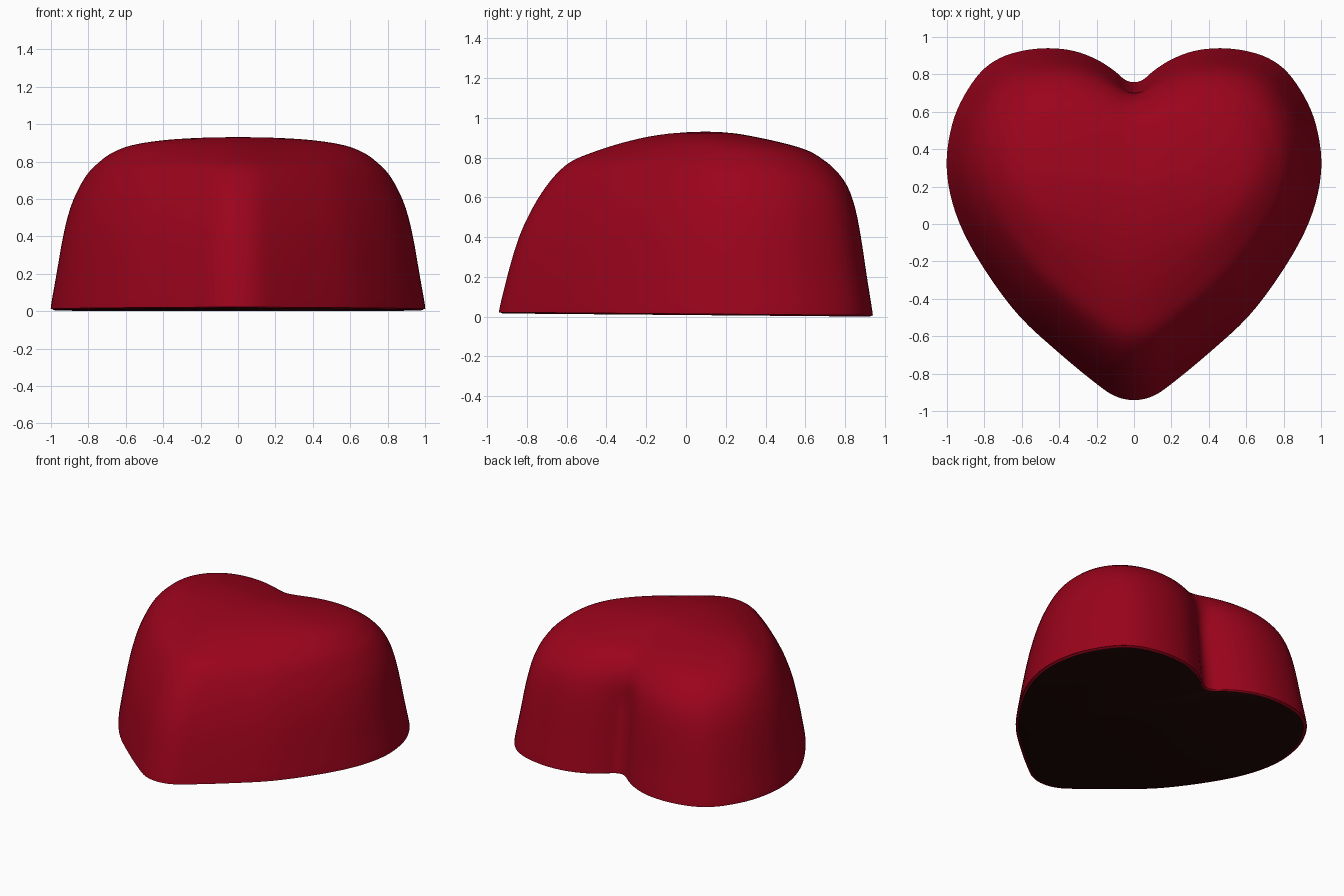
import bpy, bmesh, math

if "Cube" in bpy.data.objects:
    bpy.data.objects.remove(bpy.data.objects["Cube"])


def material(name, rgb):
    m = bpy.data.materials.new(name)
    m.diffuse_color = (*rgb, 1)
    m.use_nodes = True
    m.node_tree.nodes["Principled BSDF"].inputs["Base Color"].default_value = m.diffuse_color
    return m


def smoothstep(lo, hi, v):
    t = max(0, min(1, (v - lo) / (hi - lo)))
    return t * t * (3 - 2 * t)


def spline(pts, steps, closed):
    """Catmull-Rom through points of any dimension."""
    n = len(pts)
    get = (lambda i: pts[i % n]) if closed else (lambda i: pts[max(0, min(n - 1, i))])
    out = []
    for i in range(n if closed else n - 1):
        a, b, c, d = (get(i + k) for k in (-1, 0, 1, 2))
        for s in range(steps):
            t = s / steps
            out.append(tuple(
                0.5 * (2 * q + (r - p) * t + (2 * p - 5 * q + 4 * r - w) * t * t
                       + (3 * q - p - 3 * r + w) * t ** 3)
                for p, q, r, w in zip(a, b, c, d)))
    if not closed:
        out.append(tuple(pts[-1]))
    return out


def normalise(pts):
    """Fit an outline to x in -1..1 and y in 0..1."""
    mx = max(p[0] for p in pts)
    lo, hi = min(p[1] for p in pts), max(p[1] for p in pts)
    return [(x / mx, (y - lo) / (hi - lo)) for x, y in pts]


# Heart outline: right half from notch to tip, then mirrored
half = [(0, .763), (.05, .778), (.11, .828), (.2, .885), (.32, .93), (.46, .945),
        (.6, .93), (.72, .89), (.82, .815), (.91, .685), (.97, .54), (1, .35),
        (.98, .16), (.91, -.04), (.78, -.265), (.61, -.49), (.4, -.685), (.2, -.85),
        (.1, -.916), (0, -.937)]
outline = spline(half + [(-x, y) for x, y in half[-2:0:-1]], 4, True)
N = len(outline)

# Softened copy of the outline, used towards the crown so the notch fades out
soft = outline
for _ in range(100):
    soft = [tuple((soft[i - 1][k] + 2 * soft[i][k] + soft[(i + 1) % N][k]) / 4
                  for k in (0, 1)) for i in range(N)]
outline, soft = normalise(outline), normalise(soft)

# Height, half width, front y, back y
levels = [(0, .984, -.922, .925), (.008, .996, -.936, .936), (.024, 1, -.939, .938),
          (.2, .97, -.90, .91), (.4, .935, -.84, .88), (.55, .897, -.77, .85),
          (.66, .85, -.70, .81), (.74, .80, -.63, .75), (.79, .75, -.56, .69),
          (.83, .70, -.46, .625), (.86, .645, -.37, .54), (.885, .575, -.28, .44),
          (.905, .47, -.19, .345), (.92, .33, -.09, .26), (.928, .17, .01, .18)]

bm = bmesh.new()
rings = []
for z, w, front, back in spline(levels, 3, False):
    fade = smoothstep(.45, .88, z)
    ring = []
    for (ax, ay), (bx, by) in zip(outline, soft):
        t = fade * (.35 + .65 * smoothstep(.2, .7, ay))   # tip stays crisper
        x = (ax + (bx - ax) * t) * w
        y = front + (ay + (by - ay) * t) * (back - front)
        tilt = (.008 - .0085 * y) * max(0, 1 - z / .15)   # underside leans slightly
        ring.append(bm.verts.new((x, y, max(0, z + tilt))))
    rings.append(ring)

# Sides, crown and underside
for lo, hi in zip(rings, rings[1:]):
    for i in range(N):
        j = (i + 1) % N
        bm.faces.new((lo[i], lo[j], hi[j], hi[i]))
top = bm.verts.new((0, .1, .931))
for i in range(N):
    bm.faces.new((rings[-1][i], rings[-1][(i + 1) % N], top))
under = bm.faces.new(rings[0])
under.material_index = 1
bmesh.ops.recalc_face_normals(bm, faces=bm.faces)

mesh = bpy.data.meshes.new("heart_body")
bm.to_mesh(mesh)
bm.free()
mesh.materials.append(material("deep red", (.325, .001, .011)))
mesh.materials.append(material("dark brown underside", (.015, .002, .002)))
heart = bpy.data.objects.new("heart_body", mesh)
bpy.context.collection.objects.link(heart)
bpy.context.view_layer.objects.active = heart
heart.select_set(True)
bpy.ops.object.shade_smooth_by_angle(angle=math.radians(40))
